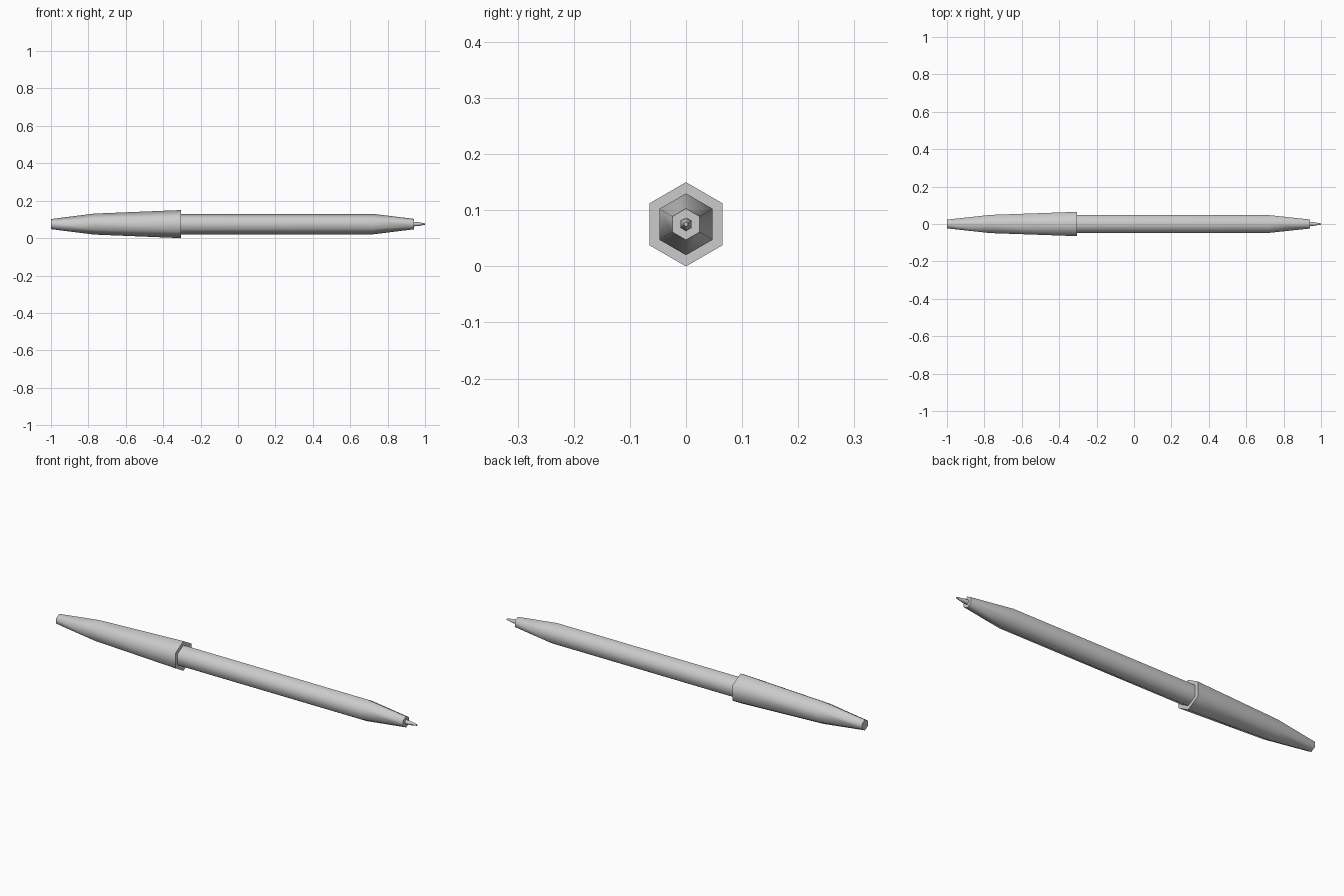
import bpy, bmesh, math

if "Cube" in bpy.data.objects:
    bpy.data.objects.remove(bpy.data.objects["Cube"])

SIDES = 6
AXIS_Z = 0.075

grey = bpy.data.materials.new("light grey")
grey.diffuse_color = (0.6, 0.6, 0.6, 1)
grey.use_nodes = True
grey.node_tree.nodes["Principled BSDF"].inputs["Base Color"].default_value = grey.diffuse_color


def hex_lathe(name, profile):
    """Hexagonal solid along x from (x, radius) pairs, a corner pointing up."""
    bm = bmesh.new()
    rings = []
    for x, r in profile:
        angles = [math.pi / 2 + i * math.tau / SIDES for i in range(SIDES)]
        rings.append([bm.verts.new((x, r * math.cos(a), AXIS_Z + r * math.sin(a))) for a in angles])
    for a, b in zip(rings, rings[1:]):
        for i in range(SIDES):
            j = (i + 1) % SIDES
            bm.faces.new((a[i], a[j], b[j], b[i]))
    bm.faces.new(rings[0])
    bm.faces.new(rings[-1])
    bmesh.ops.recalc_face_normals(bm, faces=bm.faces)
    mesh = bpy.data.meshes.new(name)
    bm.to_mesh(mesh)
    bm.free()
    mesh.materials.append(grey)
    obj = bpy.data.objects.new(name, mesh)
    bpy.context.collection.objects.link(obj)
    # Round the long sides, keep the end rims sharp
    bpy.ops.object.select_all(action='DESELECT')
    obj.select_set(True)
    bpy.context.view_layer.objects.active = obj
    bpy.ops.object.shade_smooth_by_angle(angle=math.radians(62))
    return obj


# Cap with tapered closed end
hex_lathe("cap", [(-1.0, 0.027), (-0.77, 0.056), (-0.305, 0.075)])
# Straight barrel with tapered front
hex_lathe("barrel", [(-0.31, 0.055), (0.72, 0.055), (0.94, 0.028)])
# Writing tip
hex_lathe("nib", [(0.935, 0.012), (0.96, 0.011), (1.0, 0.004)])
